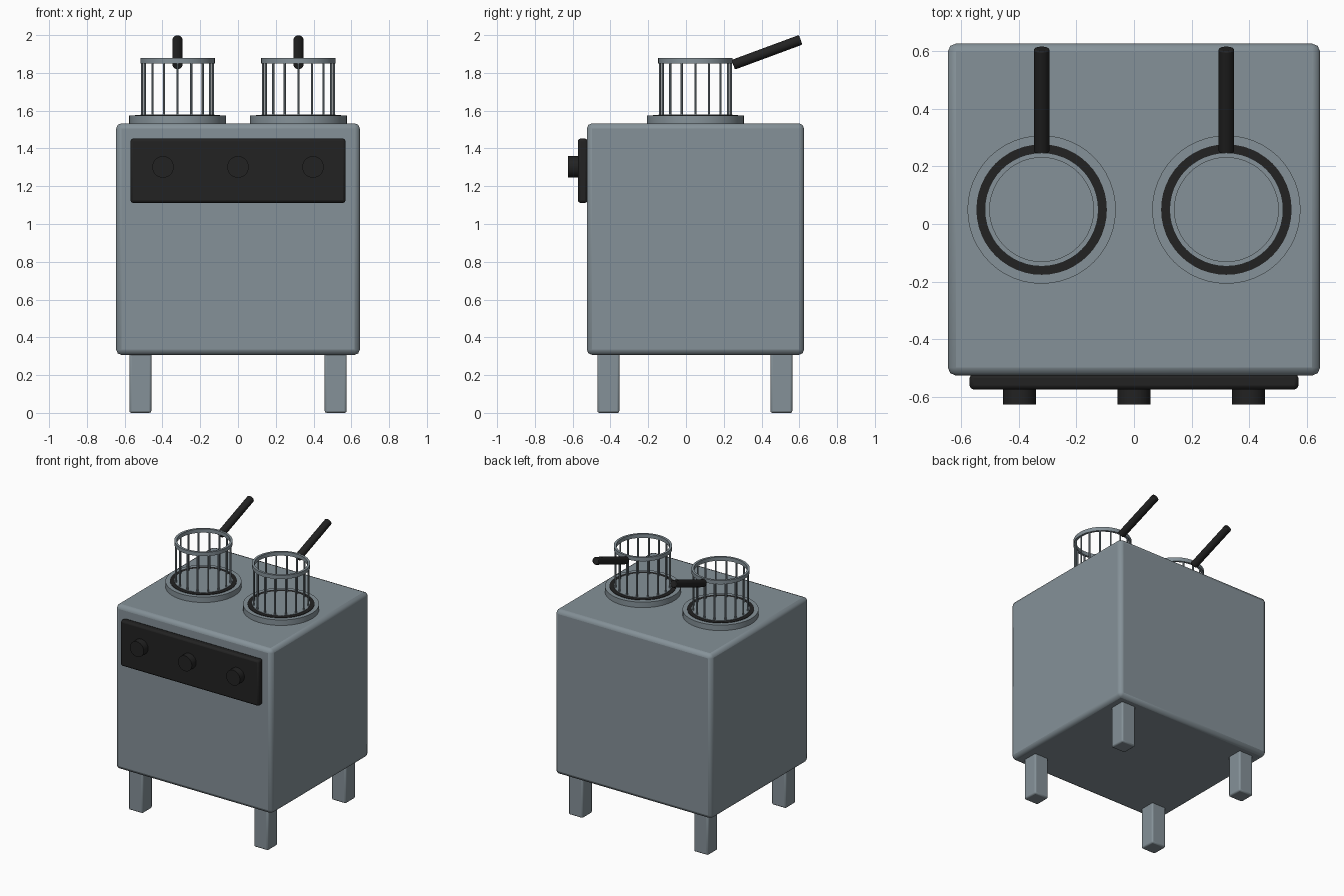
import bpy, math
from mathutils import Vector

if "Cube" in bpy.data.objects:
    bpy.data.objects.remove(bpy.data.objects["Cube"])


def material(name, rgb):
    m = bpy.data.materials.new(name)
    m.diffuse_color = (*rgb, 1)
    m.use_nodes = True
    m.node_tree.nodes["Principled BSDF"].inputs["Base Color"].default_value = m.diffuse_color
    return m


STEEL = material("steel grey", (0.235, 0.285, 0.315))
BLACK = material("matte black", (0.016, 0.016, 0.016))


def finish(ob, name, mat, bevel=0, segments=2):
    ob.name = name
    ob.data.materials.append(mat)
    if bevel:
        b = ob.modifiers.new("Bevel", "BEVEL")
        b.width, b.segments, b.limit_method = bevel, segments, "ANGLE"
    bpy.ops.object.shade_smooth_by_angle(angle=math.radians(35))
    return ob


def box(name, lo, hi, mat, bevel):
    lo, hi = Vector(lo), Vector(hi)
    bpy.ops.mesh.primitive_cube_add(size=1, location=(lo + hi) / 2)
    ob = bpy.context.object
    ob.scale = hi - lo
    bpy.ops.object.transform_apply(location=False, rotation=False, scale=True)
    return finish(ob, name, mat, bevel)


def rod(name, a, b, radius, mat, sides=32, bevel=0):
    a, b = Vector(a), Vector(b)
    bpy.ops.mesh.primitive_cylinder_add(
        vertices=sides, radius=radius, depth=(b - a).length, location=(a + b) / 2,
        rotation=(b - a).to_track_quat("Z", "Y").to_euler())
    return finish(bpy.context.object, name, mat, bevel)


def ring(name, centre, r_in, r_out, height, mat, n=48):
    # rectangular section swept round the vertical axis
    section = [(r_in, 0), (r_out, 0), (r_out, height), (r_in, height)]
    verts = [(r * math.cos(math.tau * i / n), r * math.sin(math.tau * i / n), z)
             for i in range(n) for r, z in section]
    faces = [(4 * i + k, 4 * ((i + 1) % n) + k,
              4 * ((i + 1) % n) + (k + 1) % 4, 4 * i + (k + 1) % 4)
             for i in range(n) for k in range(4)]
    me = bpy.data.meshes.new(name)
    me.from_pydata(verts, [], [f[::-1] for f in faces])
    ob = bpy.data.objects.new(name, me)
    ob.location = centre
    bpy.context.collection.objects.link(ob)
    bpy.ops.object.select_all(action="DESELECT")
    ob.select_set(True)
    bpy.context.view_layer.objects.active = ob
    # outward normals
    bpy.ops.object.mode_set(mode="EDIT")
    bpy.ops.mesh.select_all(action="SELECT")
    bpy.ops.mesh.normals_make_consistent(inside=False)
    bpy.ops.object.mode_set(mode="OBJECT")
    return finish(ob, name, mat)


# Cabinet and legs
box("cabinet", (-0.645, -0.525, 0.307), (0.645, 0.625, 1.533), STEEL, 0.028)
for x in (-0.517, 0.517):
    for y in (-0.411, 0.505):
        box("leg", (x - 0.058, y - 0.058, 0.005), (x + 0.058, y + 0.058, 0.33), STEEL, 0.01)
        bpy.context.object.location.z -= 0.005

# Control panel with three knobs
box("control_panel", (-0.57, -0.573, 1.112), (0.57, -0.52, 1.452), BLACK, 0.014)
for x in (-0.397, 0, 0.397):
    rod("knob", (x, -0.57, 1.302), (x, -0.625, 1.302), 0.057, BLACK)

# Two wells, each holding a wire basket with a handle
CY, R, WIRES = 0.05, 0.188, 16
for x in (-0.32, 0.32):
    rod("well_base", (x, CY, 1.52), (x, CY, 1.574), 0.257, STEEL, 48)
    rod("well_opening", (x, CY, 1.56), (x, CY, 1.577), 0.226, BLACK, 48)
    rod("basket_floor", (x, CY, 1.565), (x, CY, 1.58), 0.196, STEEL, 48)
    for i in range(WIRES):
        a = math.tau * i / WIRES
        px, py = x + R * math.cos(a), CY + R * math.sin(a)
        rod("basket_wire", (px, py, 1.57), (px, py, 1.86), 0.006, STEEL, 8)
    ring("basket_rim", (x, CY, 1.85), 0.18, 0.197, 0.028, STEEL)
    rod("basket_handle", (x, 0.25, 1.843), (x, 0.607, 1.975), 0.027, BLACK, 24, 0.005)
